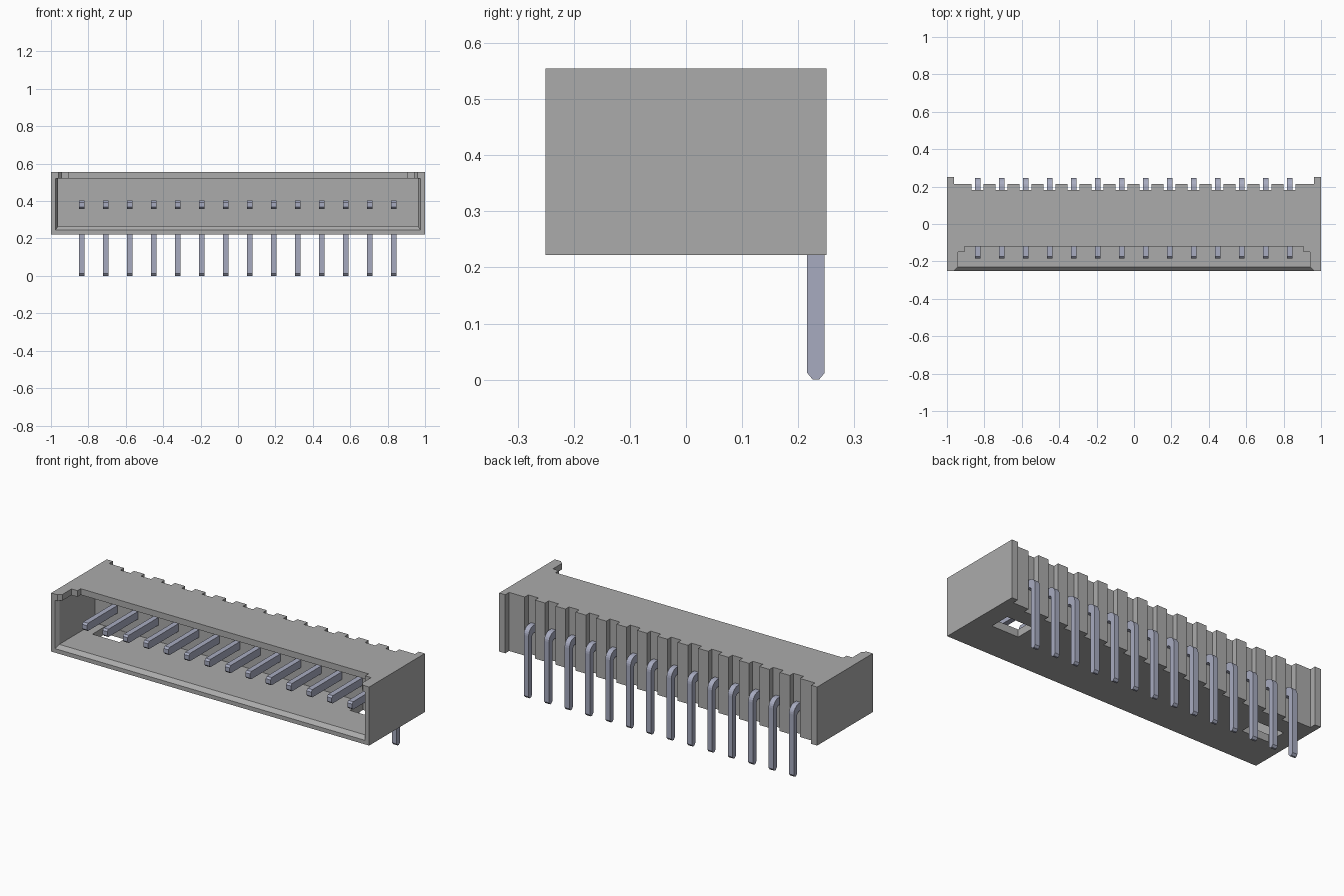
import bpy, bmesh
from math import sin, cos, pi

if "Cube" in bpy.data.objects:
    bpy.data.objects.remove(bpy.data.objects["Cube"])


def material(name, rgb):
    m = bpy.data.materials.new(name)
    m.use_nodes = True
    m.diffuse_color = (*rgb, 1)
    m.node_tree.nodes["Principled BSDF"].inputs["Base Color"].default_value = (*rgb, 1)
    return m


grey = material("grey_plastic", (0.41, 0.41, 0.41))
steel = material("blue_grey_metal", (0.39, 0.41, 0.53))


def loft(name, rings, mat=None):
    """Closed solid through matching rings of points, capped at both ends."""
    bm = bmesh.new()
    rows = [[bm.verts.new(p) for p in ring] for ring in rings]
    n = len(rows[0])
    for a, b in zip(rows, rows[1:]):
        for i in range(n):
            j = (i + 1) % n
            bm.faces.new((a[i], a[j], b[j], b[i]))
    bm.faces.new(rows[0])
    bm.faces.new(rows[-1])
    bmesh.ops.recalc_face_normals(bm, faces=bm.faces)
    mesh = bpy.data.meshes.new(name)
    bm.to_mesh(mesh)
    bm.free()
    obj = bpy.data.objects.new(name, mesh)
    bpy.context.collection.objects.link(obj)
    if mat:
        mesh.materials.append(mat)
    return obj


def rect(y, x0, x1, z0, z1):
    return [(x0, y, z0), (x1, y, z0), (x1, y, z1), (x0, y, z1)]


def cut(target, name, rings):
    cutter = loft(name, rings, grey)
    cutter.hide_render = True
    cutter.hide_viewport = True
    mod = target.modifiers.new(name, "BOOLEAN")
    mod.operation = "DIFFERENCE"
    mod.solver = "EXACT"
    mod.object = cutter


COUNT, PITCH = 14, 0.1283
pin_x = [(i - (COUNT - 1) / 2) * PITCH - 0.002 for i in range(COUNT)]
BOTTOM, TOP, FRONT, BACK = 0.222, 0.555, -0.25, 0.25
RIB, SLOT, HALF_SLOT = 0.215, 0.183, 0.032

# Housing: plan outline with end tabs and a slot behind each pin
plan = [(1, FRONT), (1, BACK), (0.962, BACK), (0.962, RIB)]
for x in reversed(pin_x):
    a, b = x + HALF_SLOT, x - HALF_SLOT
    plan += [(a, RIB), (a, SLOT), (b, SLOT), (b, RIB)]
plan += [(-0.962, RIB), (-0.962, BACK), (-1, BACK), (-1, FRONT)]
housing = loft("housing", [[(x, y, z) for x, y in plan] for z in (BOTTOM, TOP)], grey)

# Mating cavity with a flared mouth
cut(housing, "cavity_cutter", [
    rect(-0.27, -0.987, 0.987, 0.225, 0.52),
    rect(-0.23, -0.963, 0.963, 0.265, 0.52),
    rect(0.09, -0.963, 0.963, 0.265, 0.52)])

# Stepped opening in the roof
cut(housing, "roof_opening_cutter", [
    rect(-0.27, -0.98, 0.98, 0.48, 0.6),
    rect(-0.23, -0.942, 0.942, 0.48, 0.6),
    rect(-0.15, -0.942, 0.942, 0.48, 0.6),
    rect(-0.1499, -0.905, 0.905, 0.48, 0.6),
    rect(-0.12, -0.905, 0.905, 0.48, 0.6)])

# Floor windows near both ends
for side, x in (("left", 0.81), ("right", -0.81)):
    cut(housing, side + "_window_cutter", [
        rect(y, x - 0.085, x + 0.085, 0.2, 0.3) for y in (-0.03, 0.088)])

# Bent pins: side profile with chamfered tips and a rounded bend
LOW, HIGH, INNER, OUTER, R, C = 0.358, 0.402, 0.216, 0.247, 0.045, 0.01
TIP = -0.185
bend = [(OUTER - R + R * sin(t), HIGH - R + R * cos(t))
        for t in (k * pi / 12 for k in range(7))]
profile = [(TIP + C, LOW), (TIP, LOW + C), (TIP, HIGH - C), (TIP + C, HIGH)]
profile += bend
profile += [(OUTER, 0.012), (OUTER - C, 0), (INNER + C, 0), (INNER, 0.012),
            (INNER, LOW - 0.012), (INNER - 0.012, LOW)]
for i, x in enumerate(pin_x):
    pin = loft(f"pin_{i + 1}", [[(x + s, y, z) for y, z in profile]
                                for s in (-0.015, 0.015)], steel)

# Apply the cuts so the housing is a finished mesh
bpy.context.view_layer.update()
graph = bpy.context.evaluated_depsgraph_get()
finished = bpy.data.meshes.new_from_object(housing.evaluated_get(graph))
cutters = [m.object for m in housing.modifiers]
housing.modifiers.clear()
housing.data = finished
for c in cutters:
    bpy.data.objects.remove(c)
